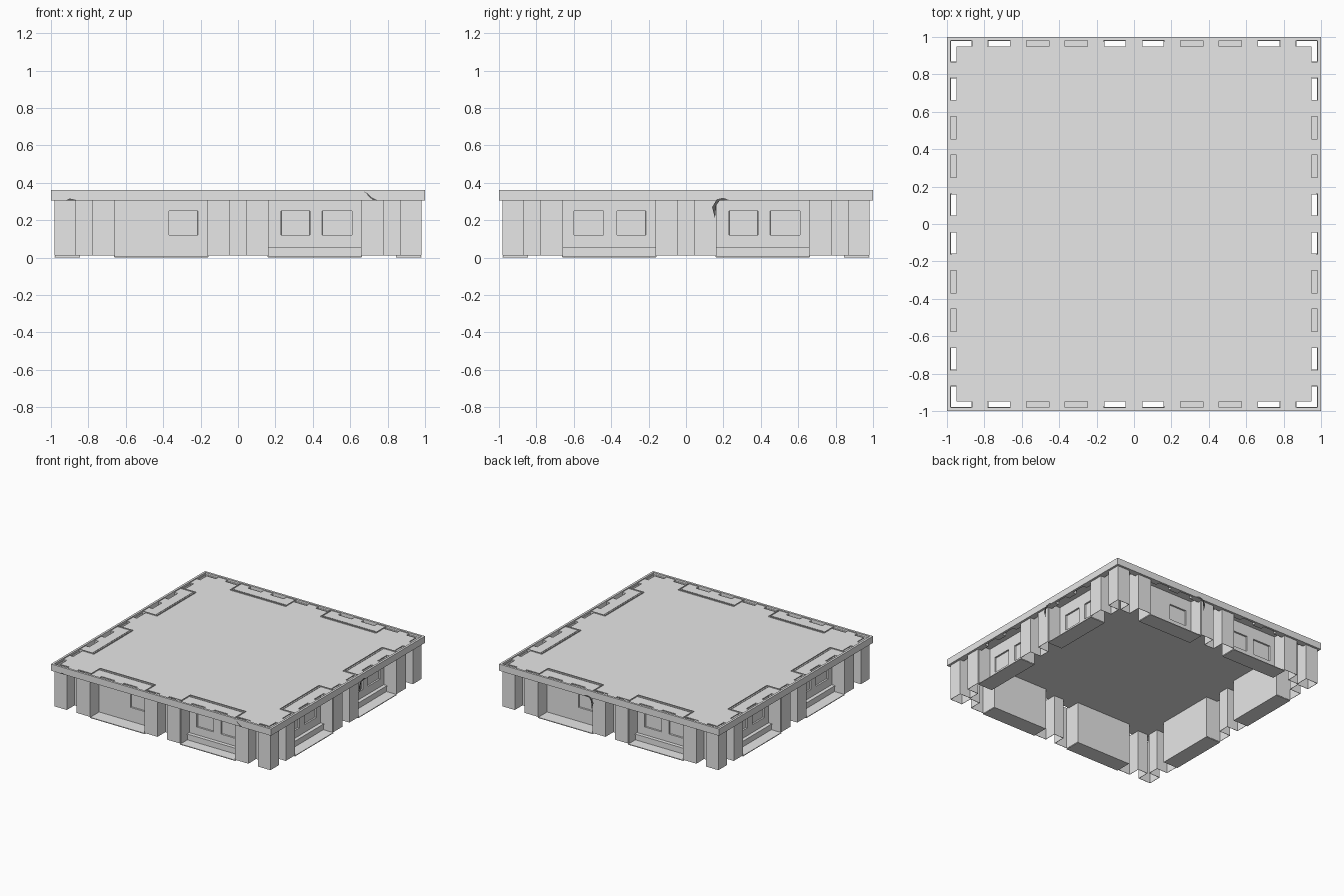
import bpy, bmesh, math
from mathutils import Matrix, Vector

cube = bpy.data.objects.get("Cube")
if cube:
    bpy.data.objects.remove(cube, do_unlink=True)


def material(name, value):
    m = bpy.data.materials.new(name)
    m.use_nodes = True
    colour = (value, value, value, 1)
    m.diffuse_color = colour
    m.node_tree.nodes["Principled BSDF"].inputs["Base Color"].default_value = colour
    return m


concrete = material("light_grey", 0.8)
dark = material("dark_grey", 0.1)


def finish(bm, name, turn=0, mat=concrete):
    """Turn a mesh about z in quarter steps and link it as an object."""
    bm.transform(Matrix.Rotation(turn * math.pi / 2, 4, "Z"))
    mesh = bpy.data.meshes.new(name)
    bm.to_mesh(mesh)
    bm.free()
    mesh.materials.append(mat)
    ob = bpy.data.objects.new(name, mesh)
    bpy.context.collection.objects.link(ob)
    return ob


def add_box(bm, x0, x1, d0, d1, z0, z1):
    """Box on the front side; d is the distance in from the outer edge."""
    size = Matrix.Diagonal((x1 - x0, d1 - d0, z1 - z0, 1))
    centre = Vector(((x0 + x1) / 2, (d0 + d1) / 2 - 1, (z0 + z1) / 2))
    bmesh.ops.create_cube(bm, size=1, matrix=Matrix.Translation(centre) @ size)


def folded_wall(name, points, z0, z1, turn):
    """Thin upright wall that follows a zigzag plan."""
    bm = bmesh.new()
    low = [bm.verts.new((x, y, z0)) for x, y in points]
    high = [bm.verts.new((x, y, z1)) for x, y in points]
    for i in range(len(points) - 1):
        bm.faces.new((low[i], low[i + 1], high[i + 1], high[i]))
    ob = finish(bm, name, turn)
    mod = ob.modifiers.new("thickness", "SOLIDIFY")
    mod.thickness = 0.004
    mod.offset = 0


def bay_panel(name, x0, x1, windows, turn):
    """Recessed wall whose window cells are sunk in."""
    bm = bmesh.new()
    xs = sorted([x0, x1] + [x for w in windows for x in w])
    zs = [0, 0.12, 0.25, 0.355]
    grid = [[bm.verts.new((x, -0.865, z)) for x in xs] for z in zs]
    panes = []
    for j in range(len(zs) - 1):
        for i in range(len(xs) - 1):
            f = bm.faces.new((grid[j][i], grid[j][i + 1], grid[j + 1][i + 1], grid[j + 1][i]))
            if j == 1 and i % 2 == 1:
                panes.append(f)
    bm.normal_update()
    bmesh.ops.inset_individual(bm, faces=panes, thickness=0.002, depth=-0.012)
    finish(bm, name, turn)


def plate(name, outline, d, turn):
    """Flat dark chip on an upright face."""
    bm = bmesh.new()
    face = bm.faces.new([bm.verts.new((x, d - 1, z)) for x, z in outline])
    bmesh.ops.triangulate(bm, faces=[face])
    finish(bm, name, turn, dark)


# Roof deck
bm = bmesh.new()
add_box(bm, -0.95, 0.95, 0.05, 1.95, 0.345, 0.352)
finish(bm, "roof_deck")

# Plans of the pier walls: around a corner, and in the middle of a side
half_corner = [(0.66, -0.86), (0.66, -0.98), (0.78, -0.98), (0.78, -0.88),
               (0.87, -0.88), (0.87, -0.98), (0.98, -0.98)]
corner_plan = half_corner + [(-y, -x) for x, y in reversed(half_corner[:-1])]
half_middle = [(0.045, -0.88), (0.045, -0.98), (0.16, -0.98), (0.16, -0.86)]
middle_plan = [(-x, y) for x, y in reversed(half_middle)] + half_middle

for side in range(4):
    folded_wall("corner_piers", corner_plan, 0.01, 0.345, side)
    folded_wall("middle_piers", middle_plan, 0.01, 0.345, side)

    # Cornice band
    bm = bmesh.new()
    add_box(bm, -1, 1, 0, 0.018, 0.305, 0.36)
    finish(bm, "cornice", side)

    # Blocks between the roof slots
    bm = bmesh.new()
    for x in range(-4, 5):
        c = x * 0.206
        add_box(bm, c - 0.042, c + 0.042, 0.015, 0.052, 0.305, 0.352)
    finish(bm, "cornice_blocks", side)

    # Recessed bays
    for x0, x1 in ((-0.66, -0.16), (0.16, 0.66)):
        single = x0 < 0 and side % 2 == 0
        if x0 > 0:
            windows = [(0.23, 0.385), (0.45, 0.61)]
        else:
            windows = [(-0.6, -0.44), (-0.37, -0.215)][1 if single else 0:]
        bay_panel("bay_panel", x0, x1, windows, side)

        bm = bmesh.new()
        add_box(bm, x0, x1, 0.15, 0.155, 0, 0.359)
        for x in (x0, x1):
            add_box(bm, x - 0.003, x + 0.003, 0.025, 0.155, 0.004, 0.359)
        finish(bm, "bay_shell", side)

        bm = bmesh.new()
        add_box(bm, x0, x1, 0.02, 0.155, 0, 0.006)
        finish(bm, "bay_floor", side)

        if not single:
            bm = bmesh.new()
            add_box(bm, x0, x1, 0.11, 0.136, 0, 0.048)
            add_box(bm, x0, x1, 0.105, 0.136, 0.048, 0.056)
            finish(bm, "bay_sill", side)

# Chips and cracks
crack = [(0.66, 0.359), (0.69, 0.345), (0.71, 0.325), (0.745, 0.306),
         (0.72, 0.308), (0.695, 0.33), (0.685, 0.345)]
plate("cornice_crack", crack, -0.001, 0)
edge_chip = [(-0.92, 0.306), (-0.9, 0.316), (-0.87, 0.31), (-0.865, 0.306)]
plate("edge_chip", edge_chip, -0.001, 0)
curl = [(0.155, 0.21), (0.162, 0.28), (0.18, 0.305), (0.23, 0.308), (0.2, 0.32),
        (0.165, 0.312), (0.14, 0.27)]
plate("pier_chip", curl, -0.001, 1)
plate("pier_chip", [(-x, z) for x, z in curl], -0.001, 2)
